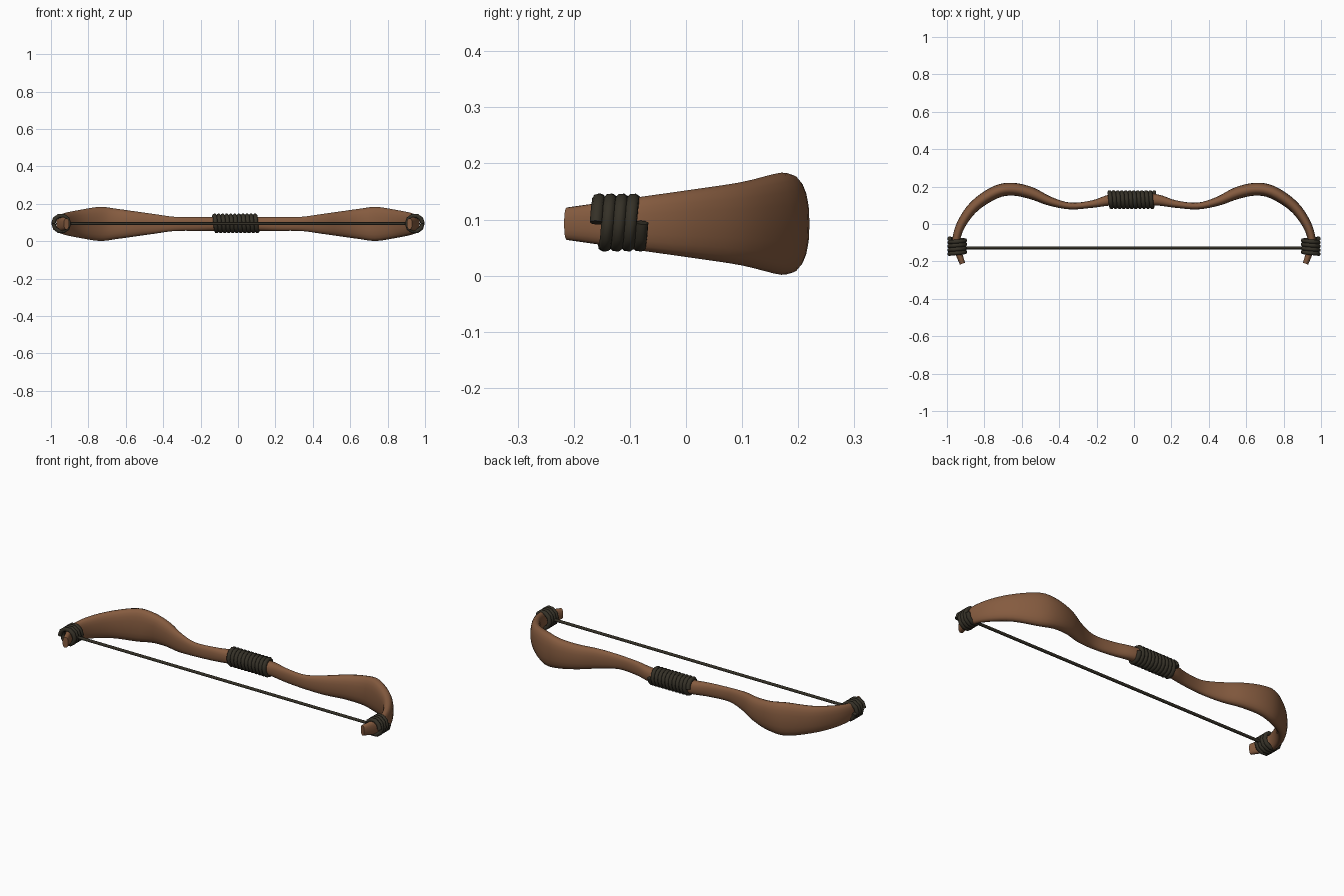
import bpy, bmesh, math
from mathutils import Vector

if "Cube" in bpy.data.objects:
    bpy.data.objects.remove(bpy.data.objects["Cube"])

ZC = 0.0925
UP = Vector((0, 0, 1))


def material(name, color):
    m = bpy.data.materials.new(name)
    m.diffuse_color = color
    m.use_nodes = True
    m.node_tree.nodes["Principled BSDF"].inputs["Base Color"].default_value = m.diffuse_color
    return m


WOOD = material("wood", (0.235, 0.105, 0.05, 1))
CORD = material("dark_cord", (0.035, 0.03, 0.02, 1))


def spline(points, steps):
    """Catmull-Rom through the points (any dimension)."""
    p = [Vector(q) for q in points]
    p = [2 * p[0] - p[1]] + p + [2 * p[-1] - p[-2]]
    out = []
    for i in range(1, len(p) - 2):
        a, b, c, d = p[i - 1:i + 3]
        for s in range(steps):
            t = s / steps
            out.append(0.5 * (2 * b + (c - a) * t + (2 * a - 5 * b + 4 * c - d) * t * t
                              + (3 * b - a - 3 * c + d) * t ** 3))
    return out + [p[-2]]


def sweep(name, rings, mat, cap_start=True, mirror=False):
    """Skin a list of equally sized point rings into a tube."""
    bm = bmesh.new()
    rows = [[bm.verts.new(v) for v in ring] for ring in rings]
    n = len(rows[0])
    for a, b in zip(rows, rows[1:]):
        for i in range(n):
            bm.faces.new((a[i], a[(i + 1) % n], b[(i + 1) % n], b[i]))
    if cap_start:
        bm.faces.new(rows[0][::-1])
    bm.faces.new(rows[-1])
    bmesh.ops.recalc_face_normals(bm, faces=bm.faces)
    me = bpy.data.meshes.new(name)
    bm.to_mesh(me)
    bm.free()
    ob = bpy.data.objects.new(name, me)
    bpy.context.collection.objects.link(ob)
    me.materials.append(mat)
    if mirror:
        mod = ob.modifiers.new("mirror", 'MIRROR')
        mod.mirror_object = None
        mod.use_clip = True
    bpy.ops.object.select_all(action='DESELECT')
    ob.select_set(True)
    bpy.context.view_layer.objects.active = ob
    bpy.ops.object.shade_smooth_by_angle(angle=math.radians(50))
    return ob


def tube(name, path, radius, sides=8):
    """Round cord along a 3D path."""
    rings, n = [], None
    for i, p in enumerate(path):
        t = (path[min(i + 1, len(path) - 1)] - path[max(i - 1, 0)]).normalized()
        n = n if n is not None else t.orthogonal()
        n = (n - t * n.dot(t)).normalized()
        b = t.cross(n)
        rings.append([p + radius * (n * math.cos(a) + b * math.sin(a))
                      for a in (2 * math.pi * k / sides for k in range(sides))])
    return sweep(name, rings, CORD)


def coil(start, axis, u, v, pitch, turns, seg=10):
    """Helix path; u and v are the cross radii as vectors."""
    return [start + axis * (pitch * i / seg)
            + u * math.cos(2 * math.pi * i / seg) + v * math.sin(2 * math.pi * i / seg)
            for i in range(turns * seg + 1)]


# Bow stave: half profile as x, y, half thickness, half height
stations = [(0.00, 0.130, 0.034, 0.037), (0.12, 0.129, 0.030, 0.037),
            (0.22, 0.107, 0.020, 0.037), (0.34, 0.096, 0.018, 0.038),
            (0.45, 0.122, 0.024, 0.053), (0.55, 0.165, 0.032, 0.067),
            (0.65, 0.186, 0.034, 0.081), (0.74, 0.170, 0.034, 0.091),
            (0.85, 0.098, 0.030, 0.074), (0.92, 0.005, 0.025, 0.060),
            (0.950, -0.08, 0.021, 0.048), (0.944, -0.135, 0.019, 0.040),
            (0.917, -0.212, 0.015, 0.029)]
pts = spline([Vector(s) for s in stations], 4)
rings = []
SIDES = 20
for i, q in enumerate(pts):
    a, b = pts[max(i - 1, 0)], pts[min(i + 1, len(pts) - 1)]
    t = Vector((b.x - a.x, b.y - a.y, 0)).normalized()
    if i == 0:
        t = Vector((1, 0, 0))
    n = Vector((-t.y, t.x, 0))
    ring = []
    for k in range(SIDES):
        ang = 2 * math.pi * k / SIDES
        c, s = math.cos(ang), math.sin(ang)
        e = 0.85  # slightly squared ellipse
        ring.append(Vector((q.x, q.y, ZC))
                    + n * q.z * math.copysign(abs(c) ** e, c)
                    + UP * q.w * math.copysign(abs(s) ** e, s))
    rings.append(ring)
sweep("bow_stave", rings, WOOD, cap_start=False, mirror=True)

# Grip wrapping
grip = coil(Vector((-0.131, 0.13, 0.095)), Vector((1, 0, 0)),
            Vector((0, 0.039, 0)), UP * 0.041, 0.0217, 11, 12)
tube("grip_wrap", grip, 0.012)

# Tip wrappings, mirrored left and right
for side, label in ((1, "right"), (-1, "left")):
    path = coil(Vector((side * 0.945, -0.160, 0.0945)), Vector((0, 1, 0)),
                Vector((side * 0.042, 0, 0)), UP * 0.043, 0.0205, 4)
    tube(label + "_tip_wrap", path, 0.0115)

# Bowstring
tube("bowstring", [Vector((-0.94, -0.127, 0.094)), Vector((0.94, -0.127, 0.094))], 0.008)
